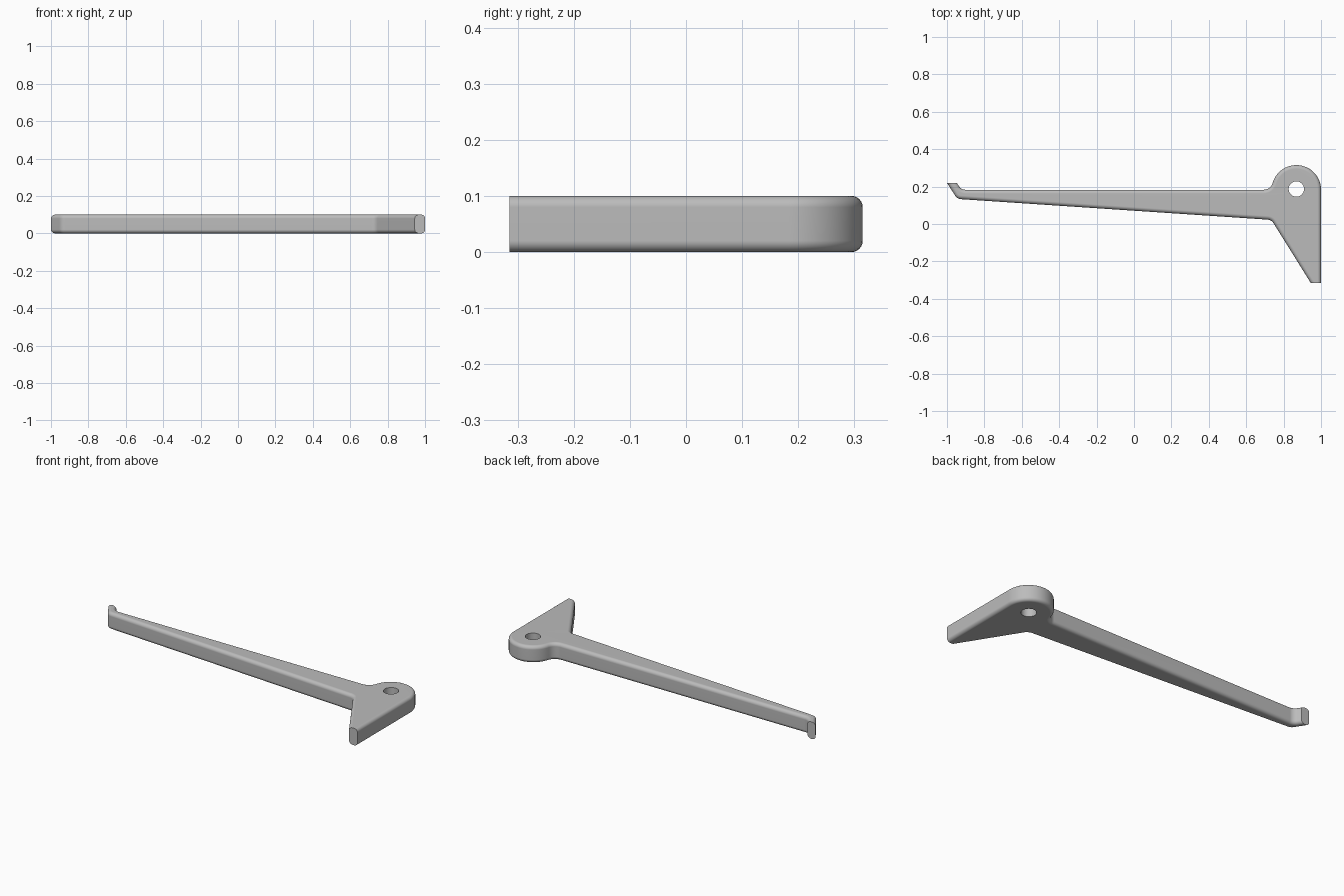
import bpy, bmesh, math
from mathutils import Vector

if "Cube" in bpy.data.objects:
    bpy.data.objects.remove(bpy.data.objects["Cube"])

THICK = 0.1
EDGE = 0.02
HEAD = Vector((0.868, 0.183))
HEAD_R = 0.132
FILLET_R = 0.05


def arc(centre, radius, start, end, steps):
    """Points along an arc, angles in radians."""
    angles = [start + (end - start) * i / steps for i in range(steps + 1)]
    return [centre + radius * Vector((math.cos(a), math.sin(a))) for a in angles]


def rounded(before, corner, after, radius, steps=8):
    """Tangent arc that replaces the corner between two straight lines."""
    p, c, n = Vector(before), Vector(corner), Vector(after)
    u, v = (p - c).normalized(), (n - c).normalized()
    half = u.angle(v) / 2
    centre = c + (u + v).normalized() * radius / math.sin(half)
    first = c + u * radius / math.tan(half) - centre
    last = c + v * radius / math.tan(half) - centre
    total = first.angle(last)
    return [centre + (first * math.sin((1 - i / steps) * total)
                      + last * math.sin(i / steps * total)) / math.sin(total)
            for i in range(steps + 1)]


# Key corners of the outline
toe_right, toe_left = (1.0, -0.315), (0.945, -0.315)
armpit = (0.735, 0.022)
heel = (-0.945, 0.134)
tip_left, tip_right = (-1.0, 0.22), (-0.947, 0.22)
nook = (-0.924, 0.183)

# Rounded head and the fillet that blends it into the arm
dx = math.sqrt((HEAD_R + FILLET_R) ** 2 - FILLET_R ** 2)
blend = math.atan2(FILLET_R, -dx)
outline = [Vector(toe_right)]
outline += arc(HEAD, HEAD_R, 0, blend, 28)
outline += arc(HEAD + Vector((-dx, FILLET_R)), FILLET_R,
               blend - math.pi, -math.pi / 2, 8)[1:]

# Arm, hooked tip and pointed toe
outline += rounded((0, nook[1]), nook, tip_right, 0.04)
outline += [Vector(tip_right), Vector(tip_left)]
outline += rounded(tip_left, heel, armpit, 0.04)
outline += rounded(heel, armpit, toe_left, 0.04)
outline.append(Vector(toe_left))

# Extrude the outline
bm = bmesh.new()
base = bm.faces.new([bm.verts.new((p.x, p.y, 0)) for p in outline])
top = bmesh.ops.extrude_face_region(bm, geom=[base], use_keep_orig=True)
bmesh.ops.translate(bm, vec=(0, 0, THICK),
                    verts=[g for g in top["geom"] if isinstance(g, bmesh.types.BMVert)])
bmesh.ops.recalc_face_normals(bm, faces=bm.faces)


# Round the long rims, leaving both end faces flat
def is_rim(edge):
    a, b = (v.co for v in edge.verts)
    on_end = any(abs(a.y - y) < 1e-5 and abs(b.y - y) < 1e-5
                 for y in (toe_left[1], tip_left[1]))
    return abs(a.z - b.z) < 1e-5 and not on_end


bmesh.ops.bevel(bm, geom=[e for e in bm.edges if is_rim(e)], offset=EDGE,
                offset_type='OFFSET', segments=6, profile=0.5,
                affect='EDGES', clamp_overlap=False)
mesh = bpy.data.meshes.new("lever_arm")
bm.to_mesh(mesh)
bm.free()
lever = bpy.data.objects.new("lever_arm", mesh)
bpy.context.collection.objects.link(lever)

# Material
grey = bpy.data.materials.new("plain_grey")
grey.use_nodes = True
colour = (0.5, 0.5, 0.5, 1)
grey.diffuse_color = colour
grey.node_tree.nodes["Principled BSDF"].inputs["Base Color"].default_value = colour
mesh.materials.append(grey)

# Pivot hole
bpy.ops.mesh.primitive_cylinder_add(vertices=40, radius=0.041, depth=0.4,
                                    location=(HEAD.x, 0.187, THICK / 2))
cutter = bpy.context.object
cutter.name = "pivot_hole_cutter"
cutter.data.materials.append(grey)
hole = lever.modifiers.new("pivot_hole", 'BOOLEAN')
hole.operation = 'DIFFERENCE'
hole.solver = 'EXACT'
hole.object = cutter

bpy.ops.object.select_all(action='DESELECT')
lever.select_set(True)
bpy.context.view_layer.objects.active = lever
bpy.ops.object.modifier_apply(modifier=hole.name)
bpy.data.objects.remove(cutter)

# Smooth the rounded edges and keep the broad faces flat
bpy.ops.object.shade_smooth_by_angle(angle=math.radians(35))
normals = lever.modifiers.new("flat_faces", 'WEIGHTED_NORMAL')
normals.keep_sharp = True
